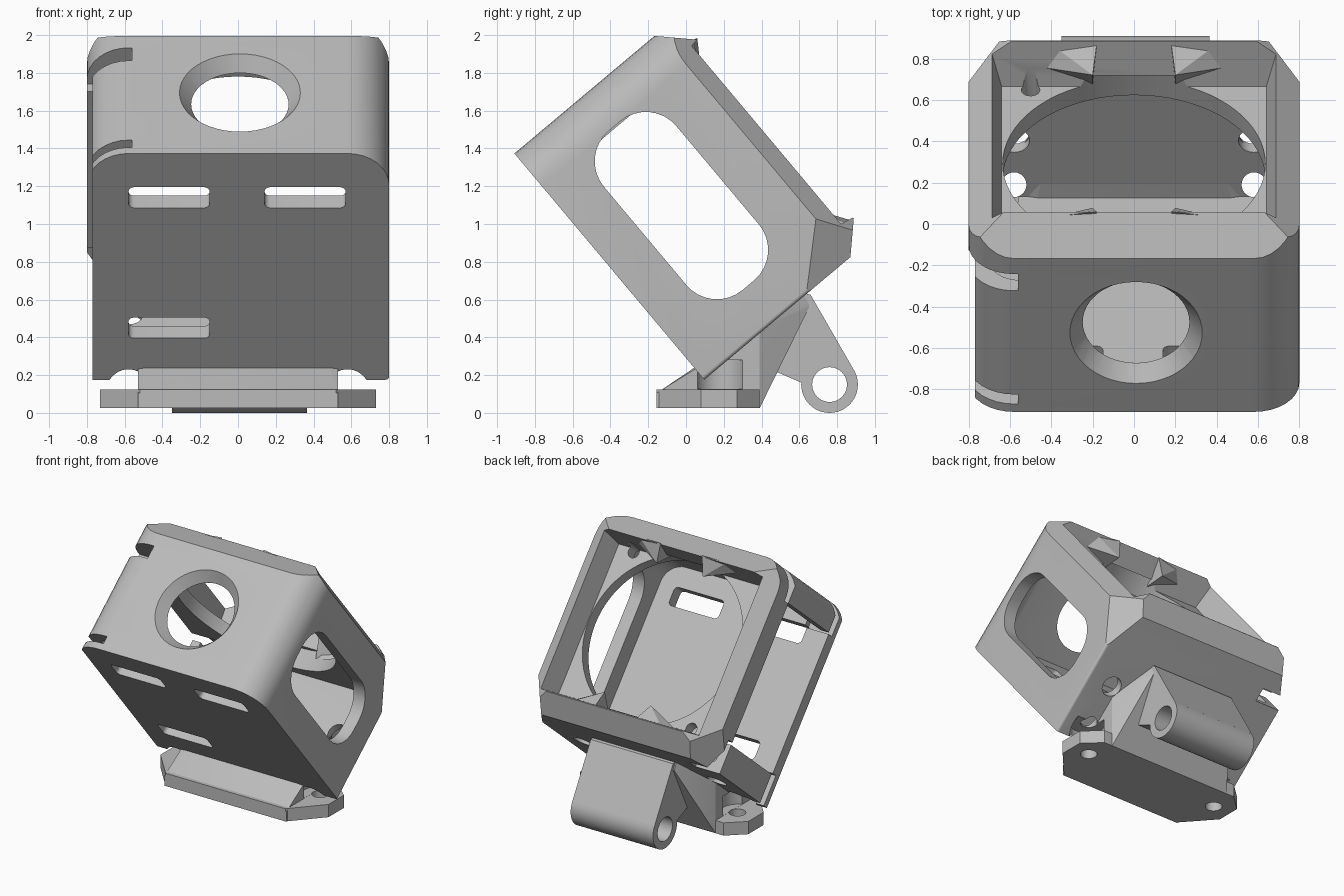
import bpy, bmesh
from math import radians, sin, cos, pi
from mathutils import Matrix, Vector

if "Cube" in bpy.data.objects:
    bpy.data.objects.remove(bpy.data.objects["Cube"])

grey = bpy.data.materials.new("light grey plastic")
grey.use_nodes = True
grey.diffuse_color = (0.5, 0.5, 0.5, 1)
grey.node_tree.nodes["Principled BSDF"].inputs["Base Color"].default_value = (0.5, 0.5, 0.5, 1)

# The housing is drawn in a tilted frame: x, depth, height
TILT = Matrix.Rotation(radians(40), 4, 'X')
MID = 0.857


def hull(name, points, tilt=True, planes=()):
    """Convex solid around points, trimmed by (point, normal) planes."""
    bm = bmesh.new()
    for p in points:
        bm.verts.new(p)
    res = bmesh.ops.convex_hull(bm, input=bm.verts[:])
    bmesh.ops.delete(bm, geom=[v for v in bm.verts if not v.link_faces], context='VERTS')
    bmesh.ops.dissolve_limit(bm, angle_limit=0.001, verts=bm.verts[:], edges=bm.edges[:])
    for co, no in planes:
        bmesh.ops.bisect_plane(bm, geom=bm.verts[:] + bm.edges[:] + bm.faces[:], dist=1e-5,
                               plane_co=co, plane_no=no, clear_outer=True)
        bmesh.ops.holes_fill(bm, edges=[e for e in bm.edges if e.is_boundary])
    bmesh.ops.recalc_face_normals(bm, faces=bm.faces[:])
    if tilt:
        bm.transform(TILT)
    me = bpy.data.meshes.new(name)
    bm.to_mesh(me)
    bm.free()
    me.materials.append(grey)
    ob = bpy.data.objects.new(name, me)
    bpy.context.collection.objects.link(ob)
    return ob


def box(name, x, y, z, tilt=True):
    return hull(name, [(i, j, k) for i in x for j in y for k in z], tilt)


def rounded(u, v, radii, n=8):
    """Rounded rectangle; radii are (lower corners, upper corners)."""
    pts = []
    for su, sv, start in ((1, 1, 0), (0, 1, 1), (0, 0, 2), (1, 0, 3)):
        r = radii[sv]
        cu = u[su] + (r if su == 0 else -r)
        cv = v[sv] + (r if sv == 0 else -r)
        for i in range(n + 1):
            t = (start + i / n) * pi / 2
            pts.append((cu + r * cos(t), cv + r * sin(t)))
    return pts


def rod(name, axis, centre, lo, hi, r1, r2=None, tilt=True, n=48):
    """Cylinder or cone along an axis; centre holds the other two coordinates."""
    pts = []
    for h, r in ((lo, r1), (hi, r1 if r2 is None else r2)):
        for i in range(n):
            p = [centre[0] + r * cos(2 * pi * i / n), centre[1] + r * sin(2 * pi * i / n)]
            p.insert("xyz".index(axis), h)
            pts.append(p)
    return hull(name, pts, tilt)


def combine(ob, tools, operation='DIFFERENCE'):
    """Apply booleans one by one and remove the tools."""
    for tool in tools:
        mod = ob.modifiers.new("bool", 'BOOLEAN')
        mod.object, mod.operation, mod.solver = tool, operation, 'EXACT'
        bpy.context.view_layer.update()
        me = bpy.data.meshes.new_from_object(ob.evaluated_get(bpy.context.evaluated_depsgraph_get()))
        ob.modifiers.clear()
        ob.data = me
        bpy.data.objects.remove(tool)


# Housing shell with chamfered rim
planes = [((0, 1.163, 1.635), (0, 1, 1)), ((0, 1.2, 0.076), (0, 1, -1))]
for s in (-1, 1):
    planes.append(((s * 0.8, 1.19, 0), (s * 0.6, 0.8, 0)))
    a = Vector((s * 0.8, 0.9, 0.08))
    no = (Vector((s * 0.8, 1.17, 0.33)) - a).cross(Vector((s * 0.65, 1.2, 0.08)) - a)
    planes.append((a, no if no.x * s > 0 else -no))
outline = rounded((-0.8, 0.8), (0.076, 1.64), (0.02, 0.22))
housing = hull("housing", [(x, b, h) for x, h in outline for b in (0.19, 1.345)], planes=planes)

cuts = []
# Inner cavity
inner = rounded((-0.7, 0.7), (0.14, 1.56), (0.04, 0.15))
cuts.append(hull("cavity", [(x, b, h) for x, h in inner for b in (0.29, 1.0)]))
# Sloped rim recess and lens opening
cuts.append(hull("recess", [(sx * wx, b, MID + sz * wz) for b, wx, wz in ((1.1, 0.64, 0.58), (1.4, 0.72, 0.64))
                            for sx in (-1, 1) for sz in (-1, 1)]))
cuts.append(rod("lens", 'y', (0, MID), 0.9, 1.16, 0.635, n=72))
for s in (-1, 1):
    cuts.append(rod("lens_screw", 'y', (s * 0.5, MID + s * 0.555), 0.9, 1.25, 0.045, n=20))
# Side window on the left wall
window = rounded((0.44, 0.94), (0.31, 1.41), (0.21, 0.21))
cuts.append(hull("window", [(x, b, h) for b, h in window for x in (0.6, 0.9)]))
# Open right side with slits running round its corners
cuts.append(box("opening", (-0.9, -0.64), (0.29, 1.0), (0.3, 1.4)))
cuts.append(box("side_trim", (-0.9, -0.77), (0.1, 0.97), (0, 1.8)))
for b in ((0.24, 0.3), (0.955, 1.06)):
    for h in ((0, 0.31), (1.39, 1.8)):
        cuts.append(box("slit", (-0.9, -0.56), b, h))
# Round countersunk hole in the top wall
cuts.append(rod("button_hole", 'z', (0.01, 0.69), 1.55, 1.65, 0.25, 0.328))
cuts.append(rod("button_bore", 'z', (0.01, 0.69), 1.4, 1.6, 0.258))
# Strap slots in the rear plate
for x, h in (((-0.58, -0.15), (1.264, 1.407)), ((0.14, 0.57), (1.264, 1.407)), ((-0.58, -0.15), (0.363, 0.506))):
    slot = rounded(x, h, (0.03, 0.03), 4)
    cuts.append(hull("slot", [(u, b, v) for u, v in slot for b in (0.1, 0.4)]))
# Holes in the bottom wall
for s in (-1, 1):
    cuts.append(rod("floor_hole", 'z', (s * 0.58, 0.645), 0, 0.25, 0.075, n=24))
combine(housing, cuts)

# Gussets inside the rim, two on each long side
for side, name in ((-1, "lower"), (1, "upper")):
    for s in (-1, 1):
        pts = [(0.18, 1.325, 0.63), (0.42, 1.2, 0.6), (0.2, 1.24, 0.5), (0.2, 1.1, 0.6), (0.38, 1.3, 0.635)]
        hull(f"{name}_rim_gusset", [(s * x, b, MID + side * h) for x, b, h in pts])

# Base: foot plate, wedge under the housing, and hinge arm
foot = [(0.52, -0.155), (0.73, 0.08), (0.73, 0.27), (0.6, 0.39)]
base = hull("base", [(s * x, y, z) for x, y in foot for s in (-1, 1) for z in (0.03, 0.13)], False)
wide = [(-0.155, 0.03), (-0.155, 0.11), (0.05, 0.21), (0.1, 0.225), (0.39, 0.03), (0.39, 0.45)]
narrow = [(0.63, 0.64), (0.66, 0.58)]
wedge = hull("wedge", [(s * x, y, z) for prof, x in ((wide, 0.53), (narrow, 0.36)) for y, z in prof
                       for s in (-1, 1)], False)
arm_profile = [(0.3, 0.3), (0.62, 0.64), (0.66, 0.63), (0.89, 0.23), (0.76, 0.1), (0.62, 0.22)]
arm = hull("arm", [(x, y, z) for y, z in arm_profile for x in (-0.35, 0.365)], False)
barrel = rod("barrel", 'x', (0.76, 0.155), -0.35, 0.365, 0.15, tilt=False)
combine(base, [wedge, arm, barrel], 'UNION')

# Hinge bore and screw clearances
base_cuts = [rod("bore", 'x', (0.76, 0.155), -0.5, 0.5, 0.092, tilt=False)]
for part in (base, housing):
    for s in (-1, 1):
        base_cuts.append(rod("clearance", 'z', (s * 0.58, 0.18), 0.131, 0.285, 0.13, tilt=False))
        base_cuts.append(rod("screw", 'z', (s * 0.58, 0.19), -0.1, 0.5, 0.06, tilt=False, n=24))
    combine(part, base_cuts)
    base_cuts = []

# Rest the barrel on the ground
low = min(v.co.z for v in base.data.vertices)
for ob in bpy.context.scene.objects:
    if ob.type == 'MESH' and ob.data.materials and ob.data.materials[0] == grey:
        ob.data.transform(Matrix.Translation((0, 0, -low)))
        bpy.ops.object.select_all(action='DESELECT')
        ob.select_set(True)
        bpy.context.view_layer.objects.active = ob
        bpy.ops.object.shade_smooth_by_angle(angle=radians(25))
